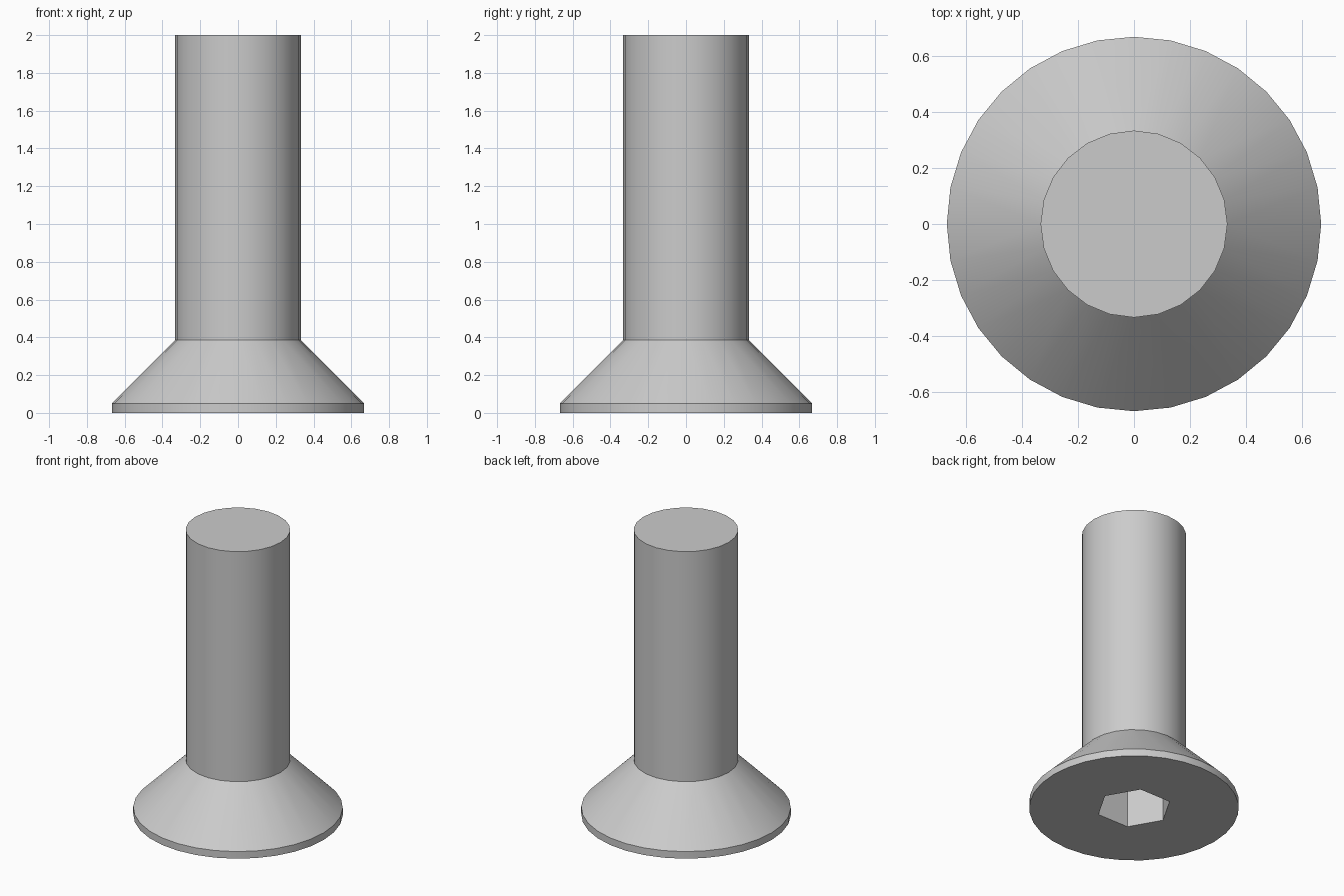
import bpy
import bmesh
import math
from mathutils import Matrix

cube = bpy.data.objects.get("Cube")
if cube:
    bpy.data.objects.remove(cube, do_unlink=True)

HEAD_R, SHAFT_R = 0.667, 0.333
HEX_R = 0.2406
RIM_Z, NECK_Z, TOP_Z = 0.05, 0.385, 2.0
SOCKET_DEPTH = 0.3

# Single steel colour
steel = bpy.data.materials.new("steel grey")
steel.use_nodes = True
colour = (0.6, 0.6, 0.6, 1)
steel.diffuse_color = colour
steel.node_tree.nodes["Principled BSDF"].inputs["Base Color"].default_value = colour

bm = bmesh.new()


def ring(radius, z, sides):
    """Add a ring with a vertex on +x and return its edges in order."""
    verts = []
    for i in range(sides):
        a = math.tau * i / sides
        verts.append(bm.verts.new((radius * math.cos(a), radius * math.sin(a), z)))
    return [bm.edges.new((verts[i], verts[(i + 1) % sides])) for i in range(sides)]


def bridge(a, b):
    bmesh.ops.bridge_loops(bm, edges=a + b)


def cap(edges):
    bmesh.ops.contextual_create(bm, geom=edges)


# Head: rim and countersunk cone
base = ring(HEAD_R, 0, 32)
rim = ring(HEAD_R, RIM_Z, 32)
neck = ring(SHAFT_R, NECK_Z, 24)
bridge(base, rim)
bridge(rim, neck)

# Shaft with flat end
end = ring(SHAFT_R, TOP_Z, 24)
bridge(neck, end)
cap(end)

# Hex socket sunk into the underside of the head
mouth = ring(HEX_R, 0, 6)
floor = ring(HEX_R, SOCKET_DEPTH, 6)
bridge(mouth, floor)
cap(floor)
bmesh.ops.triangle_fill(bm, edges=base + mouth, use_beauty=True)

bmesh.ops.recalc_face_normals(bm, faces=bm.faces)
mesh = bpy.data.meshes.new("countersunk_bolt")
bm.to_mesh(mesh)
bm.free()
mesh.materials.append(steel)

bolt = bpy.data.objects.new("countersunk_bolt", mesh)
bpy.context.collection.objects.link(bolt)
bpy.ops.object.select_all(action="DESELECT")
bolt.select_set(True)
bpy.context.view_layer.objects.active = bolt
bpy.ops.object.shade_smooth_by_angle(angle=math.radians(30))
